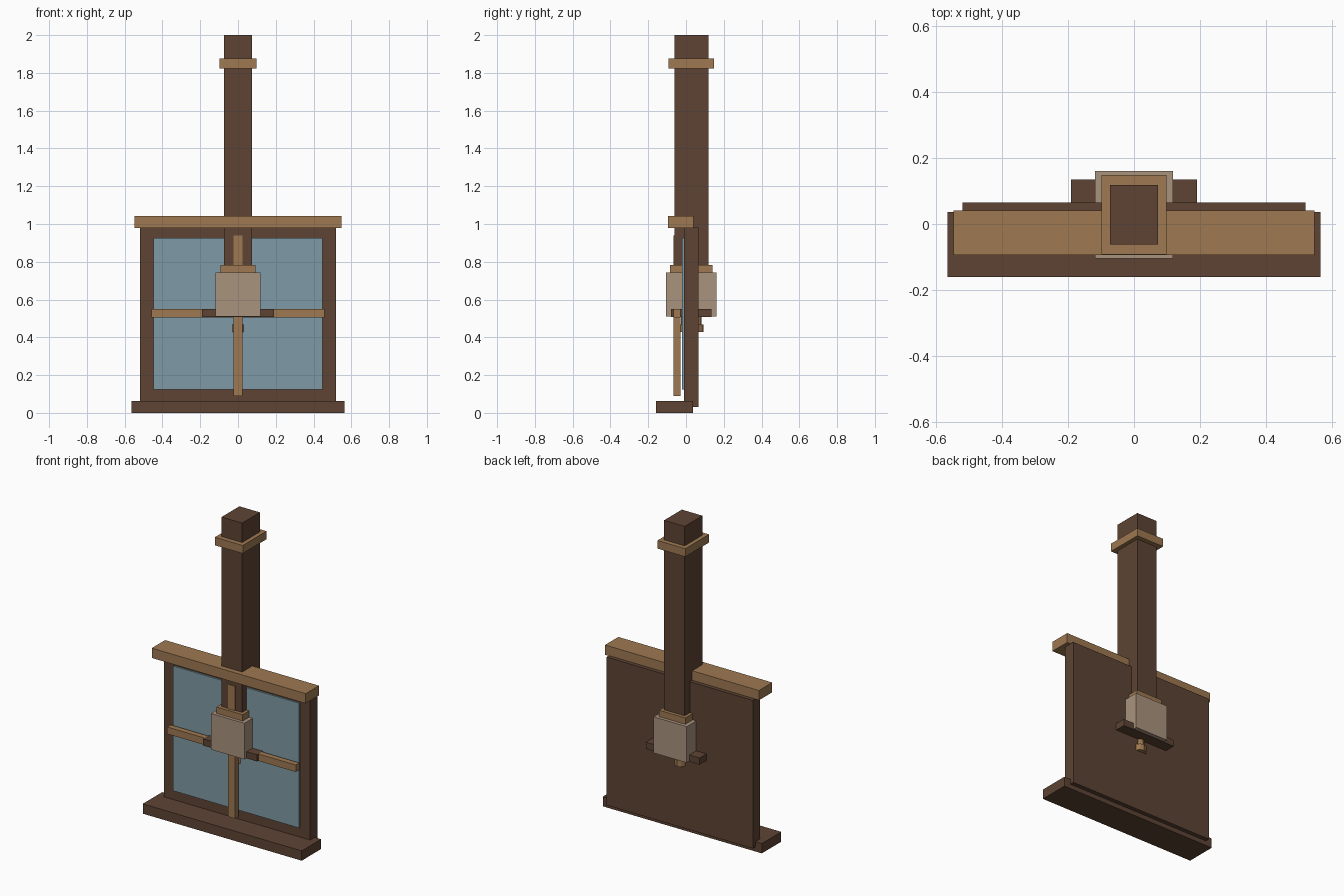
import bpy

cube = bpy.data.objects.get("Cube")
if cube:
    bpy.data.objects.remove(cube, do_unlink=True)


def material(name, rgb):
    m = bpy.data.materials.new(name)
    m.use_nodes = True
    m.diffuse_color = (*rgb, 1)
    m.node_tree.nodes["Principled BSDF"].inputs["Base Color"].default_value = (*rgb, 1)
    return m


BROWN = material("dark brown wood", (0.110, 0.057, 0.034))
TAN = material("tan wood", (0.342, 0.190, 0.083))
PALE = material("pale stone", (0.402, 0.292, 0.212))
GLASS = material("blue glass", (0.212, 0.323, 0.381))


def finish(name, mat, half_x, y, z):
    """Scale the unit primitive to its bounds and colour it."""
    ob = bpy.context.object
    ob.name = name
    ob.scale = (2 * half_x, y[1] - y[0], z[1] - z[0])
    ob.location = (0, sum(y) / 2, sum(z) / 2)
    ob.data.materials.append(mat)
    bpy.ops.object.transform_apply(location=False, rotation=False, scale=True)
    return ob


def box(name, mat, half_x, y, z):
    bpy.ops.mesh.primitive_cube_add(size=1)
    return finish(name, mat, half_x, y, z)


def disc(name, mat, half_x, y, z):
    bpy.ops.mesh.primitive_cylinder_add(vertices=12, radius=0.5, depth=1)
    return finish(name, mat, half_x, y, z)


# Window panel with sill and lintel
box("sill", BROWN, 0.565, (-0.16, 0.037), (0, 0.063))
box("window_panel", BROWN, 0.52, (-0.01, 0.065), (0.03, 0.982))
box("lintel", TAN, 0.547, (-0.094, 0.041), (0.98, 1.043))
box("glass_pane", GLASS, 0.447, (-0.02, 0.0), (0.125, 0.927))

# Glazing bars
box("upright_bar", TAN, 0.025, (-0.067, -0.03), (0.09, 0.94))
box("cross_bar", TAN, 0.457, (-0.066, -0.03), (0.505, 0.55))

# Tall post with its collar
box("post", BROWN, 0.073, (-0.062, 0.118), (0.76, 2.0))
box("post_collar", TAN, 0.099, (-0.093, 0.148), (1.823, 1.875))

# Block holding the post, with a stepped cap and side lugs
box("block_cap", TAN, 0.093, (-0.085, 0.14), (0.735, 0.783))
box("block", PALE, 0.118, (-0.105, 0.161), (0.51, 0.742))
box("block_lugs", BROWN, 0.191, (-0.08, 0.135), (0.507, 0.55))

# Pendant knob under the block
disc("knob_neck", TAN, 0.035, (-0.026, 0.081), (0.465, 0.512))
disc("knob", TAN, 0.047, (-0.038, 0.093), (0.428, 0.468))
